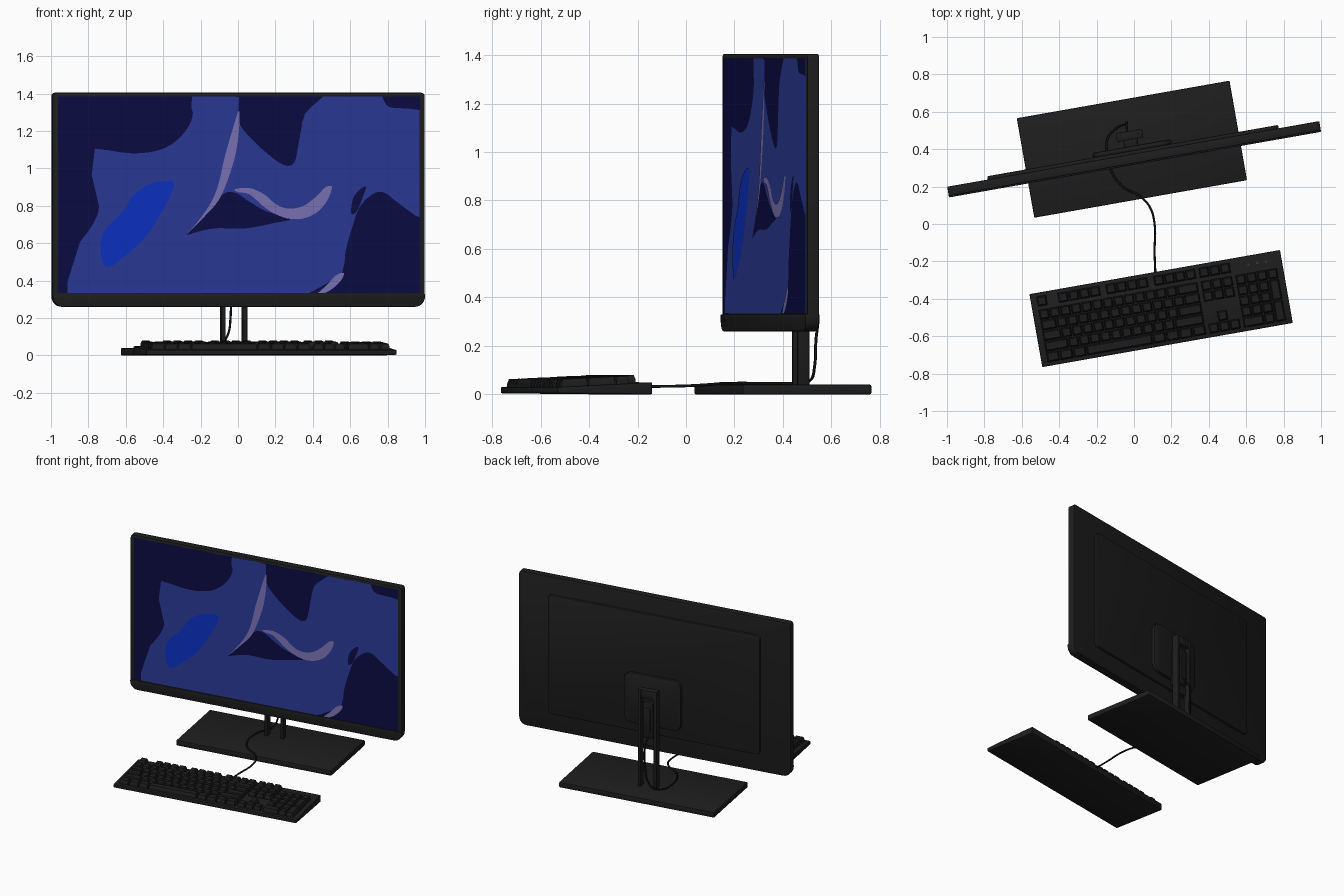
import bpy, bmesh, math
from mathutils import Matrix, Vector

if "Cube" in bpy.data.objects:
    bpy.data.objects.remove(bpy.data.objects["Cube"])

TURN = Matrix.Rotation(math.radians(10), 4, 'Z')
MON = Matrix.Translation((0, 0.35, 0)) @ TURN        # monitor frame
KEY = Matrix.Translation((0.145, -0.452, 0)) @ TURN  # keyboard frame


def mat(name, r, g, b):
    m = bpy.data.materials.new(name)
    m.diffuse_color = (r, g, b, 1)
    m.use_nodes = True
    m.node_tree.nodes["Principled BSDF"].inputs["Base Color"].default_value = m.diffuse_color
    return m


PLASTIC = mat("black_plastic", 0.013, 0.013, 0.013)
KEYCAP = mat("keycap_black", 0.0125, 0.0125, 0.0125)
RUBBER = mat("cable_black", 0.006, 0.006, 0.006)
LED = mat("indicator_grey", 0.04, 0.04, 0.04)
BLUE = mat("screen_blue", 0.024, 0.041, 0.305)
NAVY = mat("screen_navy", 0.0035, 0.0035, 0.058)
BRIGHT = mat("screen_bright_blue", 0.0037, 0.032, 0.56)
LILAC = mat("screen_lilac", 0.2, 0.175, 0.48)


def finish(bm, name, material, frame, bevel=0, smooth=True):
    bmesh.ops.recalc_face_normals(bm, faces=bm.faces)
    if bevel:
        sharp = [e for e in bm.edges if e.calc_face_angle(0) > math.radians(35)]
        bmesh.ops.bevel(bm, geom=sharp, offset=bevel, segments=2, profile=0.5,
                        affect='EDGES', clamp_overlap=True)
    bm.transform(frame)
    me = bpy.data.meshes.new(name)
    bm.to_mesh(me)
    bm.free()
    me.materials.append(material)
    ob = bpy.data.objects.new(name, me)
    bpy.context.collection.objects.link(ob)
    if smooth:
        bpy.ops.object.select_all(action='DESELECT')
        ob.select_set(True)
        bpy.context.view_layer.objects.active = ob
        bpy.ops.object.shade_smooth_by_angle(angle=math.radians(30))
    return ob


def extrude(bm, points, offset):
    f = bm.faces.new([bm.verts.new(p) for p in points])
    r = bmesh.ops.extrude_face_region(bm, geom=[f])
    bmesh.ops.translate(bm, vec=offset,
                        verts=[v for v in r['geom'] if isinstance(v, bmesh.types.BMVert)])


def panel(name, u0, u1, z0, z1, v0, v1, top_r, low_r, bevel=0.0, material=PLASTIC, frame=MON):
    """Upright rounded rectangle, extruded front to back."""
    pts = []
    for cx, cz, r, a0 in ((u1, z1, top_r, 0), (u0, z1, top_r, 90),
                          (u0, z0, low_r, 180), (u1, z0, low_r, 270)):
        ox = cx - r if cx == u1 else cx + r
        oz = cz - r if cz == z1 else cz + r
        for i in range(7 if r else 1):
            a = math.radians(a0 + 15 * i)
            pts.append((ox + r * math.cos(a), v0, oz + r * math.sin(a)))
    bm = bmesh.new()
    extrude(bm, pts, (0, v1 - v0, 0))
    return finish(bm, name, material, frame, bevel)


def box(name, lo, hi, bevel=0.0, material=PLASTIC, frame=MON):
    bm = bmesh.new()
    (x0, y0, z0), (x1, y1, z1) = lo, hi
    extrude(bm, [(x0, y0, z0), (x1, y0, z0), (x1, y1, z0), (x0, y1, z0)], (0, 0, z1 - z0))
    return finish(bm, name, material, frame, bevel)


# Monitor housing, chin, back cover and mount
panel("monitor_housing", -1.01, 1.01, 0.262, 1.405, -0.025, 0.025, 0.02, 0.055, 0.004)
panel("monitor_chin", -1.01, 1.01, 0.26, 0.33, -0.033, 0.02, 0.0, 0.055, 0.004)
panel("back_cover", -0.79, 0.79, 0.39, 1.275, 0.02, 0.043, 0.03, 0.03, 0.006)
panel("mount_plate", -0.215, 0.215, 0.455, 0.83, 0.04, 0.068, 0.06, 0.06, 0.012)

# Screen with painted wallpaper
U, Z0, Z1 = 0.982, 0.333, 1.386
panel("screen", -U, U, Z0, Z1, -0.026, -0.02, 0, 0, material=BLUE)


def paint(name, material, v, *pts):
    """Smooth closed outline, cut off at the screen edge."""
    out, n = [], len(pts)
    for i in range(n):
        p0, p1, p2, p3 = (Vector(pts[(i + k) % n]) for k in (-1, 0, 1, 2))
        for t in (0, 0.25, 0.5, 0.75):
            q = 0.5 * (2 * p1 + (p2 - p0) * t + (2 * p0 - 5 * p1 + 4 * p2 - p3) * t * t
                       + (3 * p1 - p0 - 3 * p2 + p3) * t ** 3)
            c = Vector((min(max(q.x, -U), U), v, min(max(q.y, Z0), Z1)))
            if not out or (c - out[-1]).length > 0.002:
                out.append(c)
    if (out[0] - out[-1]).length < 0.002:
        out.pop()
    bm = bmesh.new()
    bm.faces.new([bm.verts.new(p) for p in out])
    bmesh.ops.triangulate(bm, faces=bm.faces)
    ob = finish(bm, name, material, MON, smooth=False)
    if sum(p.normal.y * p.area for p in ob.data.polygons) > 0:
        ob.data.flip_normals()


paint("navy_left", NAVY, -0.027, (-1.2, 1.6), (-.32, 1.6), (-.30, 1.39), (-.25, 1.30), (-.29, 1.20),
      (-.40, 1.11), (-.57, 1.08), (-.83, 1.10), (-.82, .95), (-.76, .80), (-.80, .69), (-.88, .58),
      (-.92, .45), (-.94, .33), (-.95, .1), (-1.2, .1))
paint("navy_top", NAVY, -0.027, (0, 1.5), (.46, 1.5), (.43, 1.38), (.34, 1.26), (.32, 1.12),
      (.30, 1.03), (.24, 1.02), (.13, 1.10), (.03, 1.20), (0, 1.26), (0, 1.38))
paint("navy_corner", NAVY, -0.027, (.82, 1.45), (1.2, 1.5), (1.2, 1.31), (.92, 1.32), (.80, 1.34))
paint("navy_middle", NAVY, -0.027, (-.28, .65), (-.18, .75), (-.09, .86), (-.02, .87), (.06, .82),
      (.15, .77), (.28, .73), (.20, .71), (.04, .68), (-.13, .68), (-.23, .66))
paint("navy_right", NAVY, -0.027, (1.2, .70), (.99, .74), (.90, .77), (.81, .86), (.74, .87),
      (.66, .80), (.62, .70), (.58, .56), (.56, .44), (.45, .34), (.38, .1), (1.2, .1))
paint("navy_spot", NAVY, -0.027, (.61, .76), (.62, .84), (.66, .89), (.69, .90), (.67, .84), (.64, .77))
paint("bright_blob", BRIGHT, -0.028, (-.36, .93), (-.37, .86), (-.43, .75), (-.51, .63), (-.62, .53),
      (-.70, .475), (-.74, .50), (-.75, .60), (-.72, .68), (-.63, .77), (-.57, .86), (-.47, .92))
paint("lilac_ribbon", LILAC, -0.028, (0, 1.31), (0, 1.20), (-.02, 1.07), (-.06, .94), (-.11, .83),
      (-.18, .75), (-.28, .65), (-.22, .72), (-.15, .82), (-.11, .92), (-.08, 1.05), (-.04, 1.19))
paint("lilac_wave", LILAC, -0.028, (-.02, .89), (.06, .895), (.14, .86), (.20, .81), (.27, .785),
      (.35, .80), (.42, .85), (.47, .90), (.505, .90), (.48, .83), (.43, .77), (.36, .735),
      (.28, .73), (.20, .755), (.13, .80), (.06, .86), (-.01, .875))
paint("lilac_corner", LILAC, -0.028, (.57, .44), (.55, .395), (.49, .345), (.42, .32), (.48, .38), (.53, .43))

# Stand: base plate, two posts joined at the top, sliding carriage
box("stand_base", (-0.58, -0.219, 0), (0.575, 0.321, 0.04), 0.006)
for s, side in ((-1, "left"), (1, "right")):
    a, b = sorted((s * 0.071, s * 0.047))
    box("post_" + side, (a - .002, 0.102, 0.035), (b - .002, 0.15, 0.76), 0.003)
box("post_top_bar", (-0.06, 0.103, 0.70), (0.056, 0.149, 0.759), 0.003)
box("post_web", (-0.06, 0.105, 0.34), (0.056, 0.118, 0.72))
panel("carriage", -0.04, 0.036, 0.40, 0.67, 0.06, 0.14, 0.02, 0.02, 0.004)
panel("carriage_inset", -0.022, 0.018, 0.44, 0.63, 0.135, 0.145, 0.01, 0.01, 0.002)

# Cable from the carriage over the base to the keyboard
path = [(-.035, .47, .43), (-.04, .53, .38), (-.04, .535, .2), (-.055, .53, .11), (-.09, .515, .06),
        (-.14, .46, .046), (-.145, .39, .046), (-.125, .29, .046), (-.06, .2, .046), (.03, .15, .045),
        (.085, .09, .04), (.11, 0, .035), (.11, -.15, .032), (.115, -.28, .028)]
cu = bpy.data.curves.new("cable", 'CURVE')
cu.dimensions = '3D'
cu.bevel_depth, cu.bevel_resolution, cu.resolution_u = 0.006, 2, 6
sp = cu.splines.new('BEZIER')
sp.bezier_points.add(len(path) - 1)
for bp, co in zip(sp.bezier_points, path):
    bp.co = co
    bp.handle_left_type = bp.handle_right_type = 'AUTO'
cu.materials.append(RUBBER)
bpy.context.collection.objects.link(bpy.data.objects.new("cable", cu))

# Keyboard body: wedge profile
W, D = 0.68, 0.198


def deck(v):
    return 0.04 + 0.01 * v / D


bm = bmesh.new()
extrude(bm, [(-W, -D, 0.004), (-W, D, 0.0), (-W, D, 0.05), (-W, -D, 0.03)], (2 * W, 0, 0))
finish(bm, "keyboard_body", PLASTIC, KEY, 0.005)

# Keys: widths in key units, negative for gaps, (width, 2) for double height
P = 0.0577
rows = [[1, -1] + [1] * 4 + [-.5] + [1] * 4 + [-.5] + [1] * 4 + [-.25] + [1] * 3,
        [1] * 13 + [2, -.25] + [1] * 3 + [-.25] + [1] * 4,
        [1.5] + [1] * 12 + [1.5, -.25] + [1] * 3 + [-.25] + [1] * 3 + [(1, 2)],
        [1.75] + [1] * 11 + [2.25, -3.5] + [1] * 3,
        [2.25] + [1] * 10 + [2.75, -1.25, 1, -1.25] + [1] * 3 + [(1, 2)],
        [1.25] * 3 + [6.25] + [1.25] * 4 + [-.25] + [1] * 3 + [-.25, 2, 1]]
bm = bmesh.new()
for r, row in enumerate(rows):
    x = -11.25 * P
    back = (3.125 - r - (0.25 if r else 0)) * P
    for k in row:
        w, h = k if isinstance(k, tuple) else (k, 1)
        if w > 0:
            rings = []
            for inset, up in ((0.003, -0.002), (0.004, 0.015), (0.010, 0.031)):
                x0, x1 = x + inset, x + w * P - inset
                y0, y1 = back - h * P + inset, back - inset
                rings.append([bm.verts.new((a, b, deck(b) + up)) for a, b in
                              ((x0, y0), (x1, y0), (x1, y1), (x0, y1))])
            for lo, hi in zip(rings, rings[1:]):
                for i in range(4):
                    bm.faces.new((lo[i], lo[(i + 1) % 4], hi[(i + 1) % 4], hi[i]))
            bm.faces.new(rings[-1])
            bm.faces.new(rings[0][::-1])
        x += abs(w) * P
finish(bm, "keys", KEYCAP, KEY, smooth=False)

# Indicator lights above the number pad
for i in range(3):
    bm = bmesh.new()
    u, v = 0.50 + 0.048 * i, 0.15
    bmesh.ops.create_cone(bm, cap_ends=True, segments=10, radius1=0.006, radius2=0.006, depth=0.004,
                          matrix=Matrix.Translation((u, v, deck(v) + 0.001)))
    finish(bm, "indicator_%d" % (i + 1), LED, KEY)
